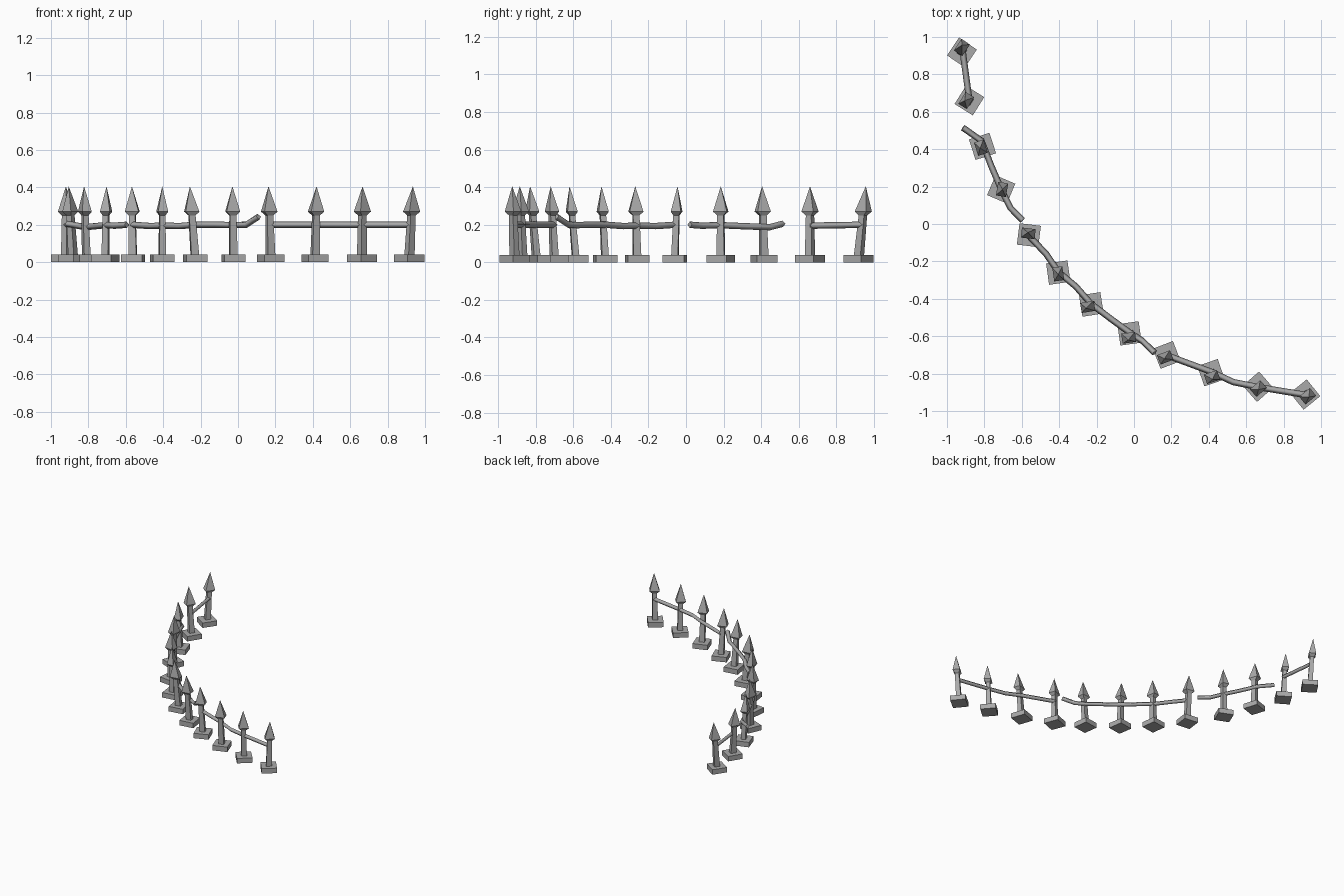
import bpy
import bmesh
from math import radians
from mathutils import Matrix, Vector

cube = bpy.data.objects.get("Cube")
if cube:
    bpy.data.objects.remove(cube, do_unlink=True)

stone = bpy.data.materials.new("weathered grey")
stone.use_nodes = True
GREY = (0.4, 0.4, 0.4, 1)
stone.diffuse_color = GREY
stone.node_tree.nodes["Principled BSDF"].inputs["Base Color"].default_value = GREY

BASE_SIDE, BASE_TOP, TIP_TOP = 0.115, 0.04, 0.405
# Spear rings: height, length, depth
RINGS = [(0.03, 0.042, 0.036), (0.25, 0.034, 0.03), (0.27, 0.074, 0.054)]


def add_object(name, data):
    obj = bpy.data.objects.new(name, data)
    bpy.context.collection.objects.link(obj)
    data.materials.append(stone)
    return obj


def add_mesh(name, bm):
    bmesh.ops.recalc_face_normals(bm, faces=bm.faces)
    mesh = bpy.data.meshes.new(name)
    bm.to_mesh(mesh)
    bm.free()
    return add_object(name, mesh)


def add_base(name, x, y, angle):
    bm = bmesh.new()
    bmesh.ops.create_cube(bm, size=1, matrix=Matrix.Diagonal(
        (BASE_SIDE, BASE_SIDE, BASE_TOP, 1)))
    obj = add_mesh(name, bm)
    obj.location = (x, y, BASE_TOP / 2)
    obj.rotation_euler.z = radians(angle)


def add_spear(name, foot, tip, angle):
    # Square shaft flaring into a four-sided point, leaning toward its tip
    bm = bmesh.new()
    turn = Matrix.Rotation(radians(angle), 3, 'Z')
    lean = Vector(tip) - Vector(foot)
    loops = []
    for z, length, depth in RINGS:
        axis = Vector((*(Vector(foot) + lean * z / TIP_TOP), z))
        loops.append([bm.verts.new(axis + turn @ Vector((sx * length / 2, sy * depth / 2, 0)))
                      for sx, sy in ((-1, -1), (1, -1), (1, 1), (-1, 1))])
    bm.faces.new(loops[0][::-1])
    for low, high in zip(loops, loops[1:]):
        for i in range(4):
            j = (i + 1) % 4
            bm.faces.new((low[i], low[j], high[j], high[i]))
    point = bm.verts.new((*tip, TIP_TOP))
    for i in range(4):
        bm.faces.new((loops[-1][i], loops[-1][(i + 1) % 4], point))
    add_mesh(name, bm)


def add_rail(name, points):
    # Diamond-section bar
    curve = bpy.data.curves.new(name, 'CURVE')
    curve.dimensions = '3D'
    curve.twist_mode = 'Z_UP'
    curve.bevel_depth = 0.017
    curve.bevel_resolution = 0
    curve.use_fill_caps = True
    spline = curve.splines.new('POLY')
    spline.points.add(len(points) - 1)
    for p, co in zip(spline.points, points):
        p.co = (*co, 1)
    add_object(name, curve)


# Posts: base x, base y, base angle, tip x, tip y, spear angle
POSTS = [
    (-0.92, 0.917, -34, -0.92, 0.957, 56),
    (-0.88, 0.66, -32, -0.905, 0.66, 58),
    (-0.81, 0.415, 18, -0.823, 0.405, 108),
    (-0.71, 0.185, -23, -0.703, 0.185, 80),
    (-0.562, -0.06, -7, -0.567, -0.045, -7),
    (-0.405, -0.26, 8, -0.405, -0.27, 98),
    (-0.228, -0.43, 9, -0.257, -0.45, 9),
    (-0.024, -0.585, 8, -0.03, -0.62, 8),
    (0.175, -0.7, 21, 0.163, -0.72, 21),
    (0.412, -0.795, 19, 0.42, -0.83, 19),
    (0.663, -0.87, 41, 0.666, -0.885, 41),
    (0.915, -0.912, 39, 0.935, -0.925, 39),
]
for n, (x, y, a, tx, ty, ta) in enumerate(POSTS, 1):
    add_base(f"base_{n}", x, y, a)
    add_spear(f"spear_{n}", (x, y), (tx, ty), ta)

# Rails, with gaps and broken ends between the runs
add_rail("back_rail", [(-0.918, 0.94, 0.2), (-0.88, 0.66, 0.195)])
add_rail("upper_rail", [(-0.915, 0.515, 0.205), (-0.815, 0.445, 0.187),
                        (-0.765, 0.315, 0.192), (-0.705, 0.175, 0.198),
                        (-0.66, 0.085, 0.195), (-0.595, 0.02, 0.2)])
add_rail("middle_rail", [(-0.565, -0.06, 0.2), (-0.47, -0.16, 0.193),
                         (-0.405, -0.255, 0.195), (-0.31, -0.335, 0.193),
                         (-0.232, -0.425, 0.2), (-0.12, -0.51, 0.2),
                         (-0.024, -0.58, 0.198), (0.045, -0.625, 0.2),
                         (0.11, -0.69, 0.243)])
add_rail("front_rail", [(0.17, -0.7, 0.2), (0.412, -0.79, 0.2),
                        (0.53, -0.845, 0.2), (0.663, -0.872, 0.2),
                        (0.925, -0.915, 0.2)])
